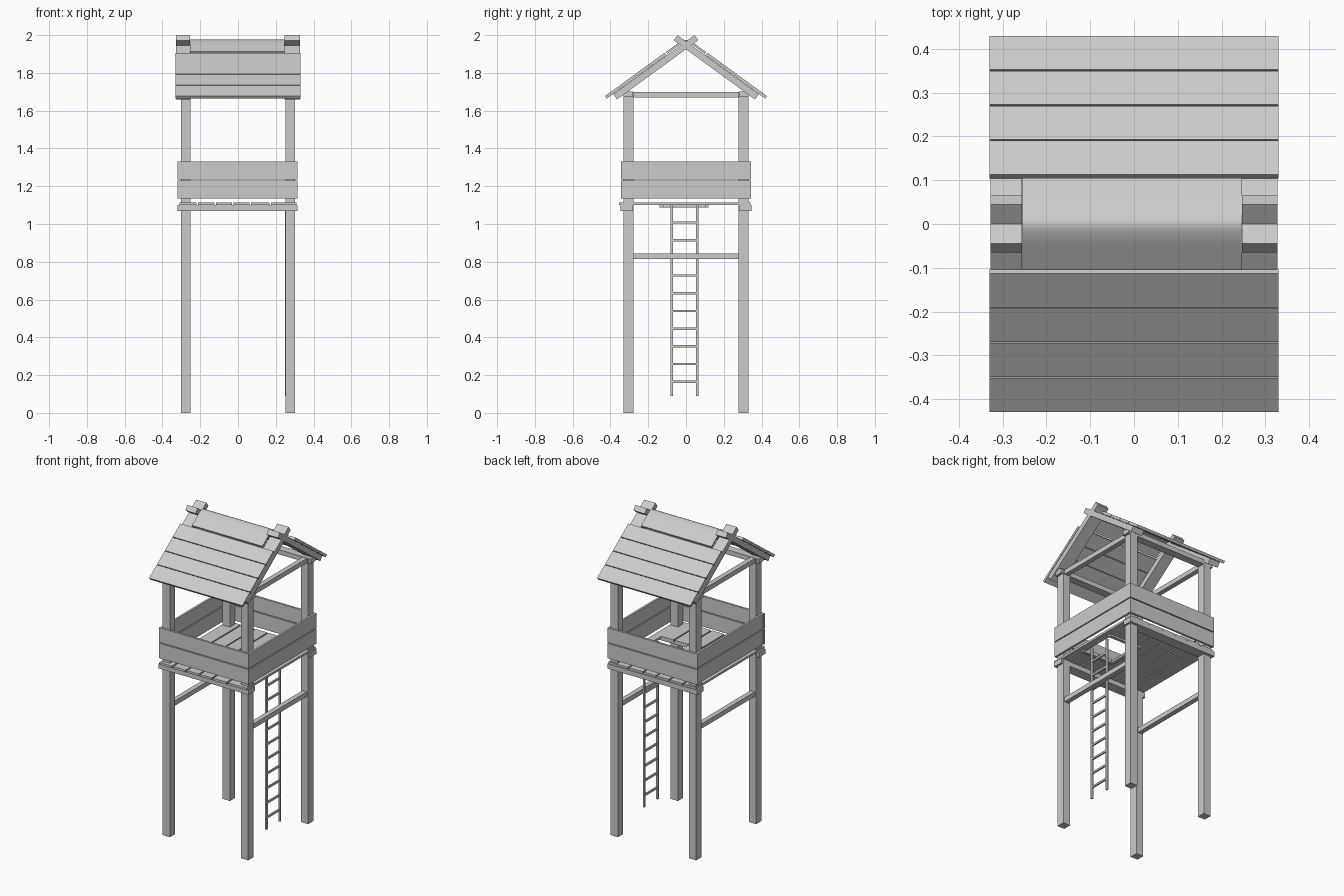
import bpy, math

if "Cube" in bpy.data.objects:
    bpy.data.objects.remove(bpy.data.objects["Cube"])

def prism(name, pts, x0, x1):
    """Extrude a closed (y, z) outline along x."""
    n = len(pts)
    if sum(pts[i][0] * pts[(i + 1) % n][1] - pts[(i + 1) % n][0] * pts[i][1] for i in range(n)) < 0:
        pts = pts[::-1]
    verts = [(x, y, z) for x in (x0, x1) for y, z in pts]
    faces = [tuple(reversed(range(n))), tuple(range(n, 2 * n))]
    faces += [(i, (i + 1) % n, n + (i + 1) % n, n + i) for i in range(n)]
    me = bpy.data.meshes.new(name)
    me.from_pydata(verts, [], faces)
    ob = bpy.data.objects.new(name, me)
    bpy.context.collection.objects.link(ob)
    return ob

def box(name, x0, x1, y0, y1, z0, z1):
    return prism(name, [(y0, z0), (y1, z0), (y1, z1), (y0, z1)], x0, x1)

def mbox(name, s, axis, a0, a1, b0, b1, z0, z1):
    """Box whose a-range is mirrored by s across the given axis."""
    a0, a1 = sorted((s * a0, s * a1))
    if axis == 'x':
        return box(name, a0, a1, b0, b1, z0, z1)
    return box(name, b0, b1, a0, a1, z0, z1)

# posts
for sx in (-1, 1):
    for sy in (-1, 1):
        y0, y1 = sorted((sy * .278, sy * .33))
        mbox("post", sx, 'x', .252, .303, y0, y1, 0, 1.70)

for s in (-1, 1):
    # side braces and top ties
    mbox("side_brace", s, 'x', .262, .293, -.28, .28, .815, .845)
    mbox("top_tie", s, 'x', .262, .293, -.28, .28, 1.67, 1.70)
    # wall plates and floor beams
    mbox("wall_plate", s, 'y', .28, .33, -.32, .32, 1.672, 1.702)
    mbox("floor_beam", s, 'y', .28, .346, -.32, .316, 1.07, 1.101)
    # parapet boards
    for z0, z1 in ((1.135, 1.23), (1.236, 1.33)):
        mbox("end_rail_board", s, 'y', .33, .343, -.32, .316, z0, z1)
        mbox("side_rail_board", s, 'x', .303, .316, -.33, .33, z0, z1)

# floor planks, with a hatch opening above the ladder
hx0, hx1, hy0, hy1 = .069, .26, -.12, .10
edges = [-.313, -.217, -.12, -.027, .065, .17, .313]
for i in range(6):
    a, b = edges[i] + .004, edges[i + 1] - .004
    if i < 4:
        box("floor_plank", a, b, -.354, .342, 1.10, 1.114)
    else:
        box("floor_plank", a, b, -.354, hy0, 1.10, 1.114)
        box("floor_plank", a, b, hy1, .342, 1.10, 1.114)
box("hatch_edge_plank", hx1, .309, hy0, hy1, 1.10, 1.114)

# hatch frame under the floor
f = .02
box("hatch_frame", hx0 - f, hx1 + f, hy0 - f, hy0, 1.088, 1.10)
box("hatch_frame", hx0 - f, hx1 + f, hy1, hy1 + f, 1.088, 1.10)
box("hatch_frame", hx0 - f, hx0, hy0, hy1, 1.088, 1.10)

# ladder
for y in (-.076, .059):
    box("ladder_rail", .249, .261, y - .006, y + .006, .09, 1.10)
for i in range(10):
    z = .165 + .0937 * i
    box("ladder_rung", .250, .260, -.075, .058, z - .006, z + .006)

# roof: rafters and boards lie along a 36 degree slope
ang = math.atan(.727)
def slope(s, y0, y1, lift, t):
    """Outline of a slab on the slope, top edge running from y0 to y1."""
    top = [(y, 1.967 + lift - .727 * y) for y in (y0, y1)]
    low = [(y - t * math.sin(ang), z - t * math.cos(ang)) for y, z in reversed(top)]
    return [(s * y, z) for y, z in top + low]

for s in (-1, 1):
    for x0, x1 in ((-.328, -.255), (.247, .328)):
        prism("rafter", slope(s, -.045, .385, 0, .034), x0, x1)
    for i in range(4):
        y = .1135 + .0795 * i
        prism("roof_board", slope(s, y, y + .0765, .022, .0165), -.33, .33)

# rounded ridge cap
outer = [(.105, 1.912), (.05, 1.951), (.035, 1.961), (.02, 1.9695), (.008, 1.9745)]
outer = outer + [(0, 1.9755)] + [(-y, z) for y, z in reversed(outer)]
inner = [(y * .95, z - .012) for y, z in reversed(outer)]
cap = prism("ridge_cap", outer + inner, -.254, .246)
bpy.context.view_layer.objects.active = cap
cap.select_set(True)
bpy.ops.object.shade_smooth_by_angle(angle=math.radians(35))
